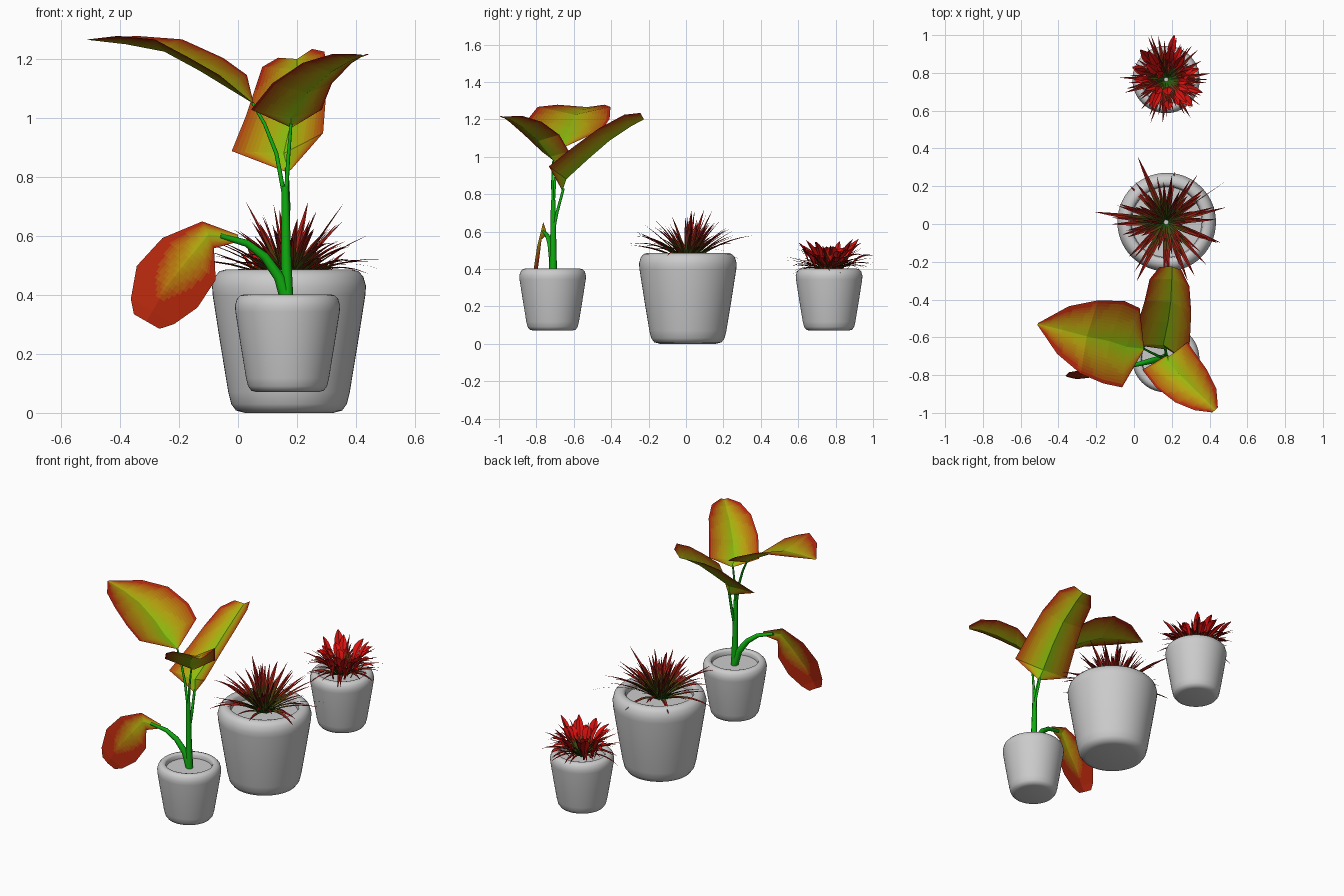
import bpy, bmesh, math, random
from mathutils import Vector as V

if "Cube" in bpy.data.objects:
    bpy.data.objects.remove(bpy.data.objects["Cube"])

random.seed(4)


def material(name, rgb):
    m = bpy.data.materials.new(name)
    m.diffuse_color = (*rgb, 1)
    m.use_nodes = True
    m.node_tree.nodes["Principled BSDF"].inputs["Base Color"].default_value = m.diffuse_color
    return m


def palette(name, stops, n):
    # n materials fading through the colour stops
    out = []
    for i in range(n):
        f = i / (n - 1) * (len(stops) - 1)
        k = min(int(f), len(stops) - 2)
        out.append(material(f"{name}_{i}", V(stops[k]).lerp(V(stops[k + 1]), f - k)))
    return out


BROAD = palette("broad_leaf", [(.2, .58, .004), (.46, .36, .004), (.45, .02, .004)], 18)
BLADE = palette("blade", [(.02, .12, .005), (.12, .025, .005), (.4, .01, .008)], 6)
PETAL = palette("petal", [(.35, .01, .005), (.72, .006, .005)], 4)
STEM = material("stem_green", (.005, .42, .005))


def finish(bm, name, mats, smooth=False):
    me = bpy.data.meshes.new(name)
    bm.to_mesh(me)
    bm.free()
    for m in mats:
        me.materials.append(m)
    ob = bpy.data.objects.new(name, me)
    bpy.context.collection.objects.link(ob)
    if smooth:
        for p in me.polygons:
            p.use_smooth = True
    return ob


def pot(name, loc, s):
    # lathed pot with rounded rim, recessed soil disc and rounded foot
    prof = [(0, 0), (.15, 0), (.18, .008), (.196, .03), (.206, .07), (.234, .24), (.259, .40),
            (.261, .43), (.252, .462), (.236, .48), (.215, .486), (.198, .482), (.19, .472),
            (.186, .445), (.186, .44), (0, .44)]
    bm = bmesh.new()
    vs = [bm.verts.new((r * s, 0, z * s)) for r, z in prof]
    es = [bm.edges.new(p) for p in zip(vs, vs[1:])]
    bmesh.ops.spin(bm, geom=vs + es, axis=(0, 0, 1), cent=(0, 0, 0),
                   angle=2 * math.pi, steps=56)
    bmesh.ops.remove_doubles(bm, verts=bm.verts, dist=1e-5)
    bmesh.ops.recalc_face_normals(bm, faces=bm.faces)
    ob = finish(bm, name, [], True)
    ob.location = loc
    bpy.context.view_layer.objects.active = ob
    ob.select_set(True)
    bpy.ops.object.shade_smooth_by_angle(angle=math.radians(50))
    ob.select_set(False)


def leaf(bm, mid, widths, normal, lift, strips, sub, shade, nmat):
    # V-folded strip along a midrib; shade(u, t) picks the palette entry
    mid = [V(p) for p in mid]
    n = len(mid)
    rows = []
    for i, (p, w) in enumerate(zip(mid, widths)):
        tan = (mid[min(i + 1, n - 1)] - mid[max(i - 1, 0)]).normalized()
        side = tan.cross(V(normal)).normalized()
        up = side.cross(tan)
        us = [2 * k / strips - 1 for k in range(strips + 1)]
        rows.append([p + side * w * u + up * lift * w * abs(u) for u in us])
    fine = [[a.lerp(b, k / sub) for a, b in zip(r0, r1)]
            for r0, r1 in zip(rows, rows[1:]) for k in range(sub)] + [rows[-1]]
    grid = [[bm.verts.new(p) for p in r] for r in fine]
    for i in range(len(grid) - 1):
        for k in range(strips):
            f = bm.faces.new((grid[i][k], grid[i][k + 1], grid[i + 1][k + 1], grid[i + 1][k]))
            s = shade(abs((2 * k + 1) / strips - 1), (i + .5) / (len(grid) - 1))
            f.material_index = max(0, min(nmat - 1, int(s * nmat)))
    bmesh.ops.reverse_faces(bm, faces=bm.faces) if strips > 2 else None


def broad_leaf(name, mid, widths, normal, lift, tip_tint):
    bm = bmesh.new()
    leaf(bm, mid, widths, normal, lift, 24, 6,
         lambda u, t: u * (.88 + .12 * abs(1 - 2 * t)) + tip_tint * t * (1 - .6 * u), len(BROAD))
    bmesh.ops.remove_doubles(bm, verts=bm.verts, dist=1e-5)
    finish(bm, name, BROAD)


def tube(name, pts, r0, r1):
    cu = bpy.data.curves.new(name, 'CURVE')
    cu.dimensions = '3D'
    cu.bevel_depth = 1
    cu.bevel_resolution = 2
    cu.use_fill_caps = True
    sp = cu.splines.new('POLY')
    sp.points.add(len(pts) - 1)
    for i, p in enumerate(pts):
        sp.points[i].co = (*p, 1)
        sp.points[i].radius = r0 + (r1 - r0) * i / (len(pts) - 1)
    cu.materials.append(STEM)
    bpy.context.collection.objects.link(bpy.data.objects.new(name, cu))


def blade(bm, c, az, elev, length, droop, width, shade, nmat, shape):
    # arching blade leaving centre c at azimuth az
    d = V((math.cos(az), math.sin(az), 0))
    n = len(shape)
    mid = []
    for i in range(n):
        t = i / (n - 1)
        mid.append(V(c) + d * (.012 + length * math.cos(elev) * t)
                   + V((0, 0, length * math.sin(elev) * t - droop * t * t)))
    leaf(bm, mid, [width * s for s in shape], V((0, 0, 1)) - d * .4, .4, 2, 1, shade, nmat)


# pots
pot("front_pot", (.168, -.713, .07), .683)
pot("middle_pot", (.173, .01, 0), 1)
pot("back_pot", (.17, .765, .07), .683)

# tall plant: stem and leaf stalks
tube("main_stem", [(.168, -.71, .36), (.163, -.71, .55), (.16, -.71, .77)], .021, .012)
tube("left_stalk", [(.16, -.71, .72), (.13, -.70, .88), (.09, -.68, .98), (.05, -.66, 1.05)], .008, .005)
tube("rear_stalk", [(.165, -.71, .6), (.17, -.69, .7), (.165, -.655, .83)], .009, .007)
tube("front_stalk", [(.162, -.71, .72), (.17, -.715, .86), (.18, -.71, .98)], .008, .005)
tube("low_stalk", [(.165, -.71, .38), (.14, -.715, .46), (.09, -.725, .53), (.03, -.74, .575),
                   (-.06, -.76, .6)], .022, .009)

# tall plant: broad leaves
broad_leaf("left_leaf", [(.05, -.66, 1.05), (-.04, -.65, 1.105), (-.13, -.62, 1.16), (-.25, -.595, 1.225),
                         (-.38, -.56, 1.25), (-.51, -.53, 1.265)],
           [.01, .215, .225, .20, .13, .005], (0, 0, 1), .22, .5)
broad_leaf("rear_leaf", [(.17, -.66, .82), (.155, -.64, .88), (.18, -.52, .99), (.195, -.41, 1.085),
                         (.2, -.29, 1.165), (.2, -.225, 1.2)],
           [.01, .165, .145, .13, .11, .06], (-.25, -.3, .8), .38, .3)
broad_leaf("front_leaf", [(.18, -.70, .97), (.18, -.725, 1.0), (.235, -.79, 1.085), (.315, -.87, 1.155),
                          (.385, -.935, 1.195), (.43, -.985, 1.21)],
           [.01, .14, .138, .12, .08, .02], (0, 0, 1), .3, .5)
broad_leaf("low_leaf", [(.0, -.75, .592), (-.10, -.775, .605), (-.165, -.795, .525), (-.24, -.81, .43),
                        (-.29, -.82, .345), (-.31, -.82, .31)],
           [.012, .05, .115, .125, .085, .05], (0, -1, .1), -.15, 1.3)

# middle plant: spiky rosette
SPIKE = [.6, .9, 1, .9, .7, .4, .04]
fade = lambda u, t: t * 1.15
bm = bmesh.new()
for i in range(68):
    f = (i + .5) / 68
    elev = math.radians(80 - 50 * f ** .6 + random.uniform(-7, 7))
    blade(bm, (.17, .01, .435), i * 2.39996 + random.uniform(-.2, .2), elev,
          random.uniform(.24, .32) + .05 * f, random.uniform(.02, .05) + .09 * f * random.random(),
          random.uniform(.009, .015), fade, len(BLADE), SPIKE)
# longest blades: azimuth, elevation, length, droop
for az, el, ln, dr in [(1.98, .6, .44, .1), (4.25, .65, .42, .15), (3.0, .5, .42, .12), (1.1, 1.15, .33, .02),
                       (2.6, 1.1, .34, .02), (.1, 1.05, .36, .03), (5.9, .6, .34, .15), (5.2, .75, .42, .14)]:
    blade(bm, (.17, .01, .43), az, el, ln, dr, .015, fade, len(BLADE), SPIKE)
# one hair-thin blade reaching furthest to the right
blade(bm, (.17, .01, .44), .6, .5, .44, .17, .002, fade, len(BLADE), SPIKE)
finish(bm, "middle_plant_blades", BLADE)

# back plant: thin outer blades
bm = bmesh.new()
for i in range(72):
    elev = math.radians(random.uniform(30, 65))
    blade(bm, (.17, .765, .375), i * 2.39996, elev, random.uniform(.2, .29),
          random.uniform(.05, .14), random.uniform(.007, .012),
          lambda u, t: t * 1.3, len(BLADE), SPIKE)
blade(bm, (.17, .765, .37), 1.9, .6, .288, .1, .009, fade, len(BLADE), SPIKE)
finish(bm, "back_plant_blades", BLADE)

# back plant: broad red petals, arching over
bm = bmesh.new()
for i in range(30):
    az = i * 2.39996 + random.uniform(-.3, .3)
    r = .01 + .08 * random.random()
    c = (.17 + r * math.cos(az), .765 + r * math.sin(az), .39)
    elev = math.radians(random.uniform(52, 80))
    blade(bm, c, az, elev, random.uniform(.2, .26), random.uniform(.05, .13),
          random.uniform(.016, .028), lambda u, t: .4 + t, len(PETAL), [.2, .25, .6, 1, .95, .6, .1])
finish(bm, "back_plant_petals", PETAL)
